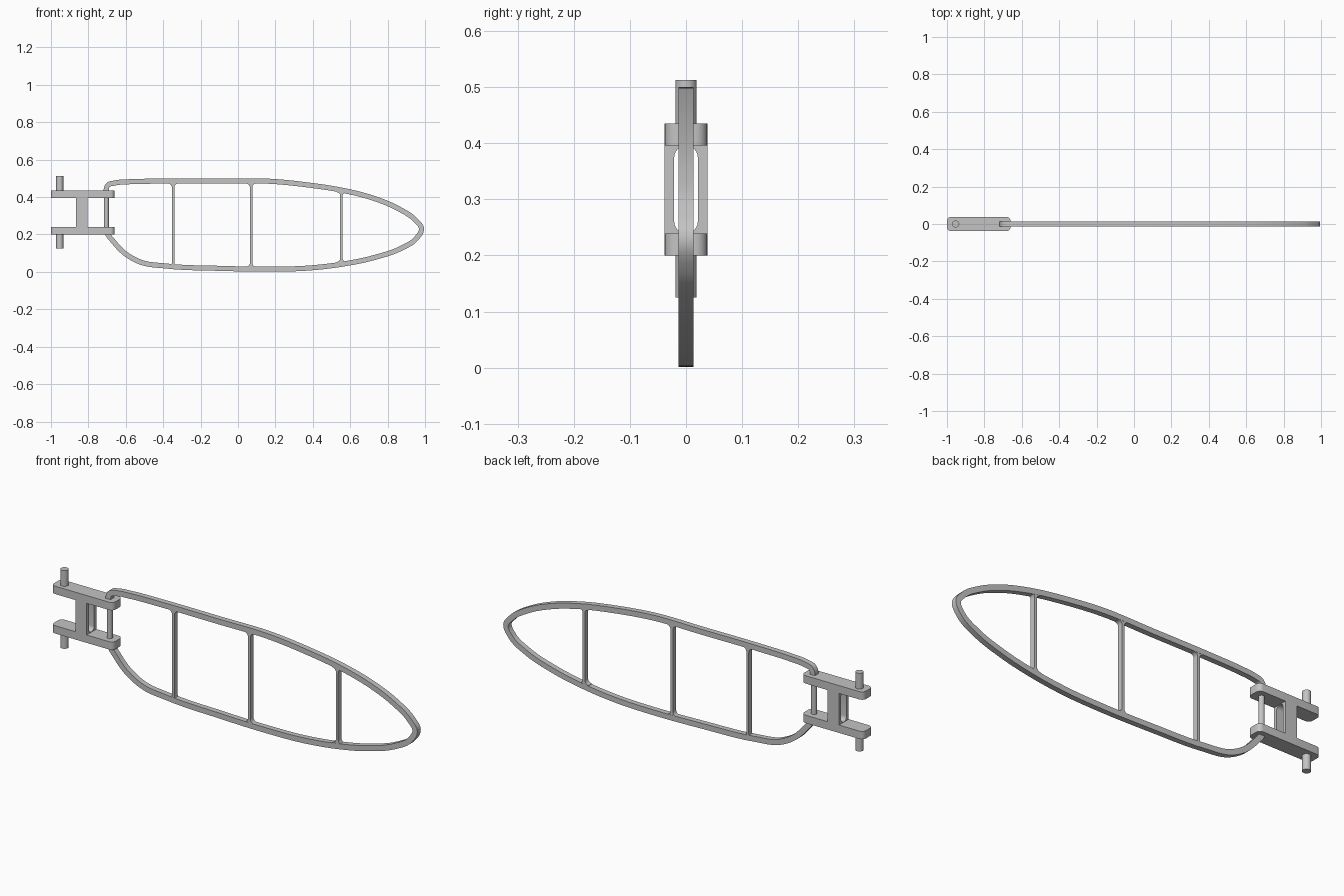
import bpy, bmesh, math
from mathutils import Vector

if "Cube" in bpy.data.objects:
    bpy.data.objects.remove(bpy.data.objects["Cube"], do_unlink=True)

# One plain grey for everything
GREY = (0.55, 0.55, 0.55, 1)
grey = bpy.data.materials.new("plain grey")
grey.use_nodes = True
grey.diffuse_color = GREY
grey.node_tree.nodes["Principled BSDF"].inputs["Base Color"].default_value = GREY


def finish(name, bm):
    bmesh.ops.recalc_face_normals(bm, faces=bm.faces)
    mesh = bpy.data.meshes.new(name)
    bm.to_mesh(mesh)
    bm.free()
    obj = bpy.data.objects.new(name, mesh)
    bpy.context.collection.objects.link(obj)
    mesh.materials.append(grey)
    bpy.ops.object.select_all(action='DESELECT')
    obj.select_set(True)
    bpy.context.view_layer.objects.active = obj
    bpy.ops.object.shade_smooth_by_angle(angle=math.radians(30))
    return obj


def prism(name, outline, place, low, high):
    """Extrude a 2D outline; place(u, v, depth) gives the 3D point."""
    bm = bmesh.new()
    a = [bm.verts.new(place(u, v, low)) for u, v in outline]
    b = [bm.verts.new(place(u, v, high)) for u, v in outline]
    bm.faces.new(a)
    bm.faces.new(b)
    for i in range(len(a)):
        j = (i + 1) % len(a)
        bm.faces.new((a[i], a[j], b[j], b[i]))
    return finish(name, bm)


def rounded_rect(u0, u1, v0, v1, r, steps=6):
    pts = []
    corners = ((u1 - r, v1 - r), (u0 + r, v1 - r), (u0 + r, v0 + r), (u1 - r, v0 + r))
    for k, (cu, cv) in enumerate(corners):
        for s in range(steps + 1):
            t = math.pi / 2 * (k + s / steps)
            pts.append((cu + r * math.cos(t), cv + r * math.sin(t)))
    return pts


def flat(u, v, d):
    return (u, v, d)


def facing_front(u, v, d):
    return (u, d, v)


def cylinder(name, x, radius, z0, z1):
    ring = [(x + radius * math.cos(t * math.tau / 32), radius * math.sin(t * math.tau / 32))
            for t in range(32)]
    return prism(name, ring, flat, z0, z1)


# Hinge plates and their outer pins
for side, z0, p0, p1 in (("lower", 0.20, 0.125, 0.21), ("upper", 0.396, 0.42, 0.513)):
    prism(side + "_hinge_plate", rounded_rect(-1, -0.66, -0.038, 0.038, 0.022), flat, z0, z0 + 0.039)
    cylinder(side + "_pin", -0.953, 0.019, p0, p1)

# Web joining the plates, with a rounded slot through it
web_bm = bmesh.new()
outer = rounded_rect(-0.038, 0.038, 0.238, 0.397, 0.0001)
inner = rounded_rect(-0.021, 0.021, 0.24, 0.395, 0.02)
rows = [[web_bm.verts.new((x, u, v)) for u, v in loop]
        for loop, x in ((outer, -0.867), (outer, -0.805), (inner, -0.805), (inner, -0.867))]
for k in range(4):
    a, b = rows[k], rows[(k + 1) % 4]
    for i in range(len(a)):
        j = (i + 1) % len(a)
        web_bm.faces.new((a[i], a[j], b[j], b[i]))
bmesh.ops.remove_doubles(web_bm, verts=web_bm.verts, dist=0.0005)
finish("slotted_web", web_bm)

# Hinge post held between the plates
cylinder("hinge_post", -0.704, 0.0135, 0.21, 0.42)

# Blade-shaped rim: smooth centre line from the upper plate round to the lower one
path = [Vector(p) for p in (
    (-0.703, 0.42), (-0.703, 0.45), (-0.695, 0.464), (-0.66, 0.475), (-0.58, 0.482),
    (-0.44, 0.485), (-0.1, 0.485), (0.18, 0.484), (0.38, 0.464), (0.57, 0.434),
    (0.73, 0.392), (0.86, 0.337), (0.95, 0.276), (0.981, 0.232), (0.953, 0.178),
    (0.87, 0.125), (0.73, 0.077), (0.55, 0.04), (0.37, 0.02), (0.16, 0.0145),
    (-0.1, 0.019), (-0.38, 0.031), (-0.52, 0.052), (-0.605, 0.099), (-0.665, 0.161),
    (-0.7, 0.21), (-0.704, 0.235))]
HALF, DEPTH = 0.0135, 0.0135


def slope(i):
    if i == 0 or i == len(path) - 1:
        d = path[1] - path[0] if i == 0 else path[i] - path[i - 1]
        return d.normalized()
    p, q = path[i] - path[i - 1], path[i + 1] - path[i]
    return (p / p.length_squared + q / q.length_squared).normalized()


line = []
for i in range(len(path) - 1):
    p, q = path[i], path[i + 1]
    h = (q - p).length / 3
    c1, c2 = p + slope(i) * h, q - slope(i + 1) * h
    for s in range(6):
        t = s / 6
        line.append(p * (1 - t)**3 + c1 * 3 * t * (1 - t)**2 + c2 * 3 * t * t * (1 - t) + q * t**3)
line.append(path[-1])

left, right = [], []
for i, p in enumerate(line):
    d = (line[min(i + 1, len(line) - 1)] - line[max(i - 1, 0)]).normalized()
    n = Vector((-d.y, d.x)) * HALF
    left.append(p + n)
    right.append(p - n)
rim = bmesh.new()
sections = [[rim.verts.new((p.x, y, p.y)) for p, y in
             ((a, -DEPTH), (b, -DEPTH), (b, DEPTH), (a, DEPTH))] for a, b in zip(left, right)]
for a, b in zip(sections, sections[1:]):
    for k in range(4):
        m = (k + 1) % 4
        rim.faces.new((a[k], a[m], b[m], b[k]))
rim.faces.new(sections[0])
rim.faces.new(sections[-1])
finish("blade_rim", rim)

# Upright ribs with filleted ends
W, R = 0.0065, 0.02
for name, x, z0, z1 in (("inner_rib", -0.347, 0.03, 0.472), ("middle_rib", 0.07, 0.028, 0.472),
                        ("outer_rib", 0.553, 0.053, 0.426)):
    flare = [(W + R * (1 - math.cos(a)), R * (1 - math.sin(a)))
             for a in (math.pi / 2 * s / 6 for s in range(6, -1, -1))]
    flare = [(W + R, -0.006)] + flare
    lower_right = [(x + u, z0 + v) for u, v in flare]
    upper_right = [(x + u, z1 - v) for u, v in reversed(flare)]
    right_side = lower_right + upper_right
    left_side = [(2 * x - u, v) for u, v in reversed(right_side)]
    prism(name, right_side + left_side, facing_front, -0.0128, 0.0128)
